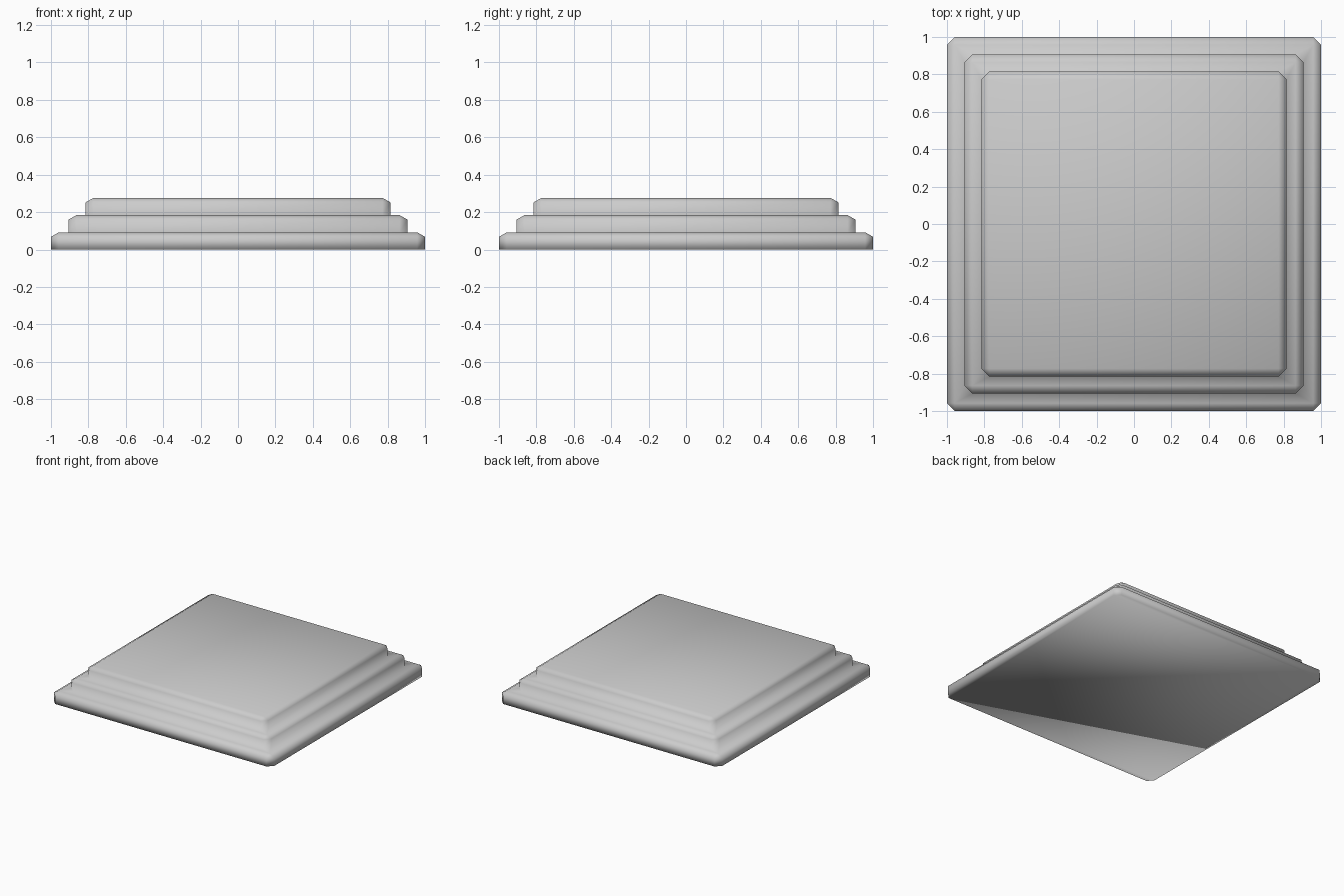
import bpy, bmesh

if "Cube" in bpy.data.objects:
    bpy.data.objects.remove(bpy.data.objects["Cube"])

TIER_H = 0.092   # height of each step
CUT = 0.042      # corner and rim chamfer in plan
DROP = 0.024     # rim chamfer in height


def ring(bm, half, cut, z):
    """Square ring with cut corners; a zero cut gives doubled corners to merge."""
    a, b = half, half - cut
    pts = [(b, -a), (a, -b), (a, b), (b, a), (-b, a), (-a, b), (-a, -b), (-b, -a)]
    return [bm.verts.new((x, y, z)) for x, y in pts]


bm = bmesh.new()
rings = []
# three stepped tiers, each a wall with a chamfered rim
for i, half in enumerate((1.0, 0.906, 0.815)):
    z = i * TIER_H
    rings.append(ring(bm, half, CUT, z))
    rings.append(ring(bm, half, CUT, z + TIER_H - DROP))
    rings.append(ring(bm, half - CUT, 0, z + TIER_H))

# skin the rings, then close the bottom and the top
for lo, hi in zip(rings, rings[1:]):
    for k in range(8):
        n = (k + 1) % 8
        bm.faces.new((lo[k], lo[n], hi[n], hi[k]))
bm.faces.new(rings[0][::-1])
bm.faces.new(rings[-1])
bmesh.ops.remove_doubles(bm, verts=bm.verts[:], dist=1e-5)
bmesh.ops.recalc_face_normals(bm, faces=bm.faces[:])
for f in bm.faces:
    f.smooth = True

mesh = bpy.data.meshes.new("stepped_plinth")
bm.to_mesh(mesh)
bm.free()
obj = bpy.data.objects.new("stepped_plinth", mesh)
bpy.context.collection.objects.link(obj)
